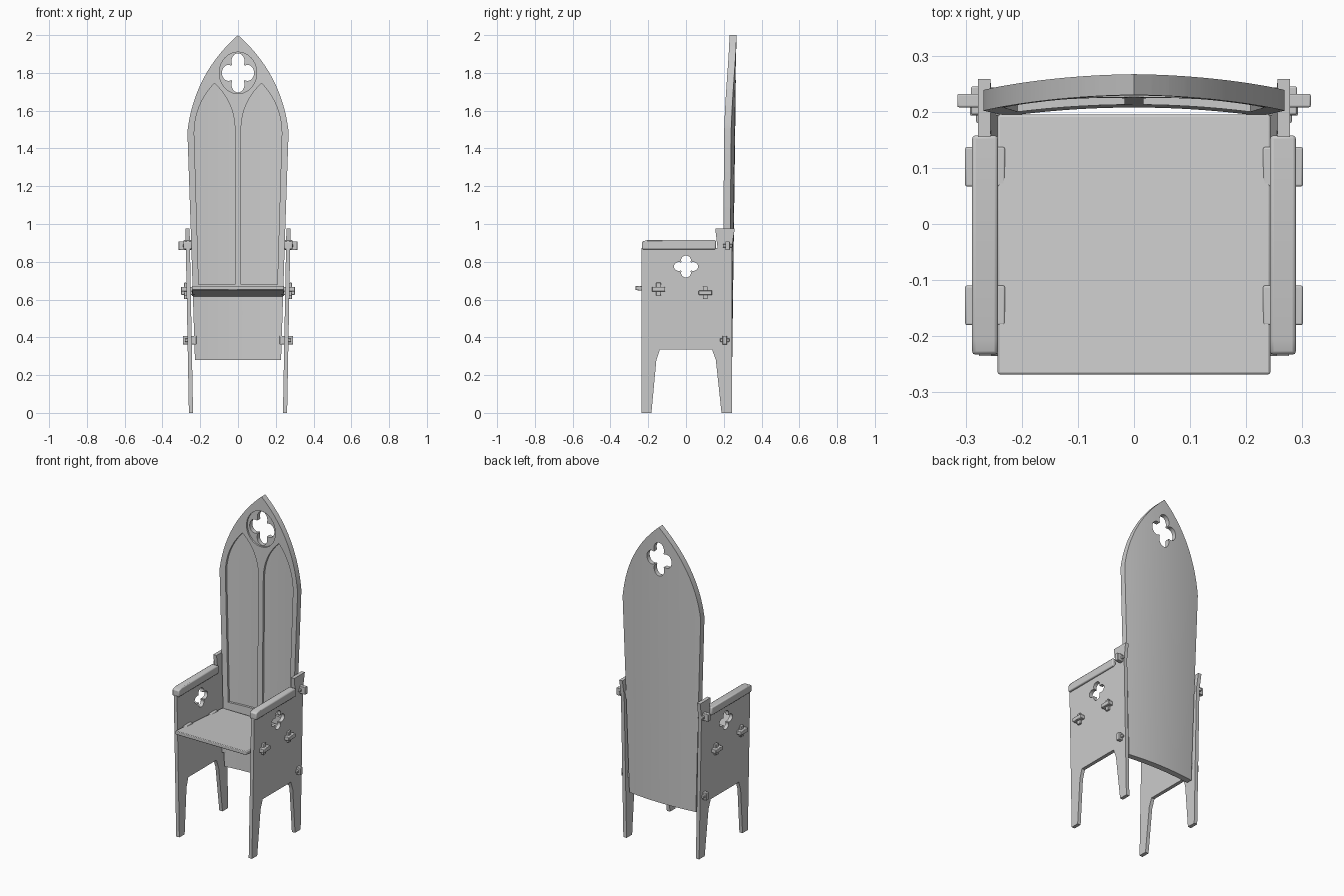
import bpy, bmesh, math

if "Cube" in bpy.data.objects:
    bpy.data.objects.remove(bpy.data.objects["Cube"])


def make(name, bm):
    bmesh.ops.recalc_face_normals(bm, faces=bm.faces)
    me = bpy.data.meshes.new(name)
    bm.to_mesh(me)
    bm.free()
    ob = bpy.data.objects.new(name, me)
    bpy.context.collection.objects.link(ob)
    return ob


def prism(name, pts, axis, d0, d1):
    """Extrude a 2D outline: axis 'y' takes (x, z) points, axis 'x' takes (y, z)."""
    bm = bmesh.new()
    to3 = (lambda a, b, d: (a, d, b)) if axis == 'y' else (lambda a, b, d: (d, a, b))
    lo = [bm.verts.new(to3(a, b, d0)) for a, b in pts]
    hi = [bm.verts.new(to3(a, b, d1)) for a, b in pts]
    bm.faces.new(lo)
    bm.faces.new(hi)
    for i in range(len(pts)):
        j = (i + 1) % len(pts)
        bm.faces.new((lo[i], lo[j], hi[j], hi[i]))
    return make(name, bm)


def box(name, x, y, z):
    return prism(name, [(y[0], z[0]), (y[1], z[0]), (y[1], z[1]), (y[0], z[1])], 'x', *x)


def arc(p, q, bulge, n=12):
    """Points from p to q bowing right of travel by about `bulge`."""
    dx, dz = q[0] - p[0], q[1] - p[1]
    L = math.hypot(dx, dz)
    out = []
    for i in range(n + 1):
        t = i / n
        k = 4 * bulge * t * (1 - t) / L
        out.append((p[0] + dx * t + dz * k, p[1] + dz * t - dx * k))
    return out


def quatrefoil(cx, cz, w, h):
    pts = []
    for q in range(4):
        a = q * math.pi / 2
        for i in range(15):
            b = a + math.radians(-115 + 230 * i / 14)
            pts.append((cx + w * (0.592 * math.cos(a) + 0.408 * math.cos(b)),
                        cz + h * (0.592 * math.sin(a) + 0.408 * math.sin(b))))
    return pts


def cut(ob, cutter):
    m = ob.modifiers.new("cut", 'BOOLEAN')
    m.operation, m.object, m.solver = 'DIFFERENCE', cutter, 'EXACT'
    bpy.context.view_layer.objects.active = ob
    bpy.ops.object.modifier_apply(modifier=m.name)
    bpy.data.objects.remove(cutter)


def bevel(ob, w, seg=2):
    m = ob.modifiers.new("bevel", 'BEVEL')
    m.width, m.segments = w, seg
    return ob


def mirror(ob):
    ob.modifiers.new("mirror", 'MIRROR')
    return ob


def side_x(z):
    return 0.249 + 0.0186 * z


# Backrest: flat pointed board, carved, then bowed and leaned back
half = [(0.228, 0.28), (0.25, 0.97)] + arc((0.268, 1.49), (0, 2.0), 0.055, 14)
back = prism("backrest", half + [(-x, z) for x, z in reversed(half[:-1])], 'y', 0, 0.037)
lancet = ([(0.017, 0.68), (0.208, 0.68)] + arc((0.232, 1.48), (0.125, 1.745), 0.028)
          + arc((0.125, 1.745), (0.017, 1.52), 0.025))
for s in (1, -1):
    cut(back, prism("lancet_cutter", [(s * x, z) for x, z in lancet], 'y', -0.05, 0.014))
ring = [(0.099 * math.cos(i * math.pi / 20), 1.80 + 0.11 * math.sin(i * math.pi / 20)) for i in range(40)]
cut(back, prism("ring_cutter", ring, 'y', -0.05, 0.01))
cut(back, prism("foil_cutter", quatrefoil(0, 1.80, 0.085, 0.104), 'y', -0.06, 0.1))
bm = bmesh.new()
bm.from_mesh(back.data)
bmesh.ops.triangulate(bm, faces=bm.faces)
for i in range(-8, 9):
    bmesh.ops.bisect_plane(bm, geom=bm.verts[:] + bm.edges[:] + bm.faces[:], dist=1e-5,
                           plane_co=(i * 0.031, 0, 0), plane_no=(1, 0, 0))
for v in bm.verts:
    v.co.y += 0.23 + 0.013 * (v.co.z - 2) - 0.3 * v.co.x ** 2
bm.to_mesh(back.data)
bm.free()

# Side panels with legs, rear post and quatrefoil, splayed outward
outline = [(-0.235, 0), (-0.183, 0), (-0.157, 0.28), (-0.138, 0.335), (0.138, 0.335),
           (0.158, 0.28), (0.188, 0), (0.243, 0), (0.243, 0.88), (0.258, 0.975),
           (0.155, 0.975), (0.167, 0.872), (-0.235, 0.872)]
side = prism("side_panel", outline, 'x', -0.011, 0.011)
cut(side, prism("side_foil_cutter", quatrefoil(0, 0.775, 0.064, 0.058), 'x', -0.1, 0.1))
for v in side.data.vertices:
    v.co.x += side_x(v.co.z)
mirror(side)

# Armrests
arm = prism("armrest", [(-0.233, 0.866), (0.158, 0.866), (0.158, 0.915), (-0.205, 0.915),
                        (-0.233, 0.907)], 'x', 0.2425, 0.2885)
bevel(arm, 0.006)
mirror(arm)

# Seat board sloping down to the back
seat = prism("seat", [(-0.268, 0.65), (0.195, 0.617), (0.195, 0.639), (-0.268, 0.673)],
             'x', -0.243, 0.243)
bevel(seat, 0.004)

# Seat tenons with upright wedges
for label, y, z in (("front", -0.145, 0.655), ("rear", 0.102, 0.636)):
    xo = side_x(z) + 0.01
    t = box(label + "_seat_tenon", (0.23, 0.301), (y - 0.035, y + 0.035), (z - 0.012, z + 0.012))
    w = box(label + "_seat_wedge", (xo, xo + 0.015), (y - 0.013, y + 0.013), (z - 0.034, z + 0.034))
    for ob in (t, w):
        mirror(bevel(ob, 0.003))

# Backrest tenons with level wedges
for label, y, z, xe in (("upper", 0.22, 0.885, 0.315), ("lower", 0.205, 0.385, 0.292)):
    xo = side_x(z) + 0.01
    t = box(label + "_back_tenon", (0.22, xe), (y - 0.012, y + 0.012), (z - 0.023, z + 0.023))
    w = box(label + "_back_wedge", (xo, xo + 0.015), (y - 0.025, y + 0.025), (z - 0.009, z + 0.009))
    for ob in (t, w):
        mirror(bevel(ob, 0.003))

# Smooth curved surfaces, keep edges crisp
bpy.ops.object.select_all(action='SELECT')
bpy.context.view_layer.objects.active = back
bpy.ops.object.shade_smooth_by_angle(angle=math.radians(30))
